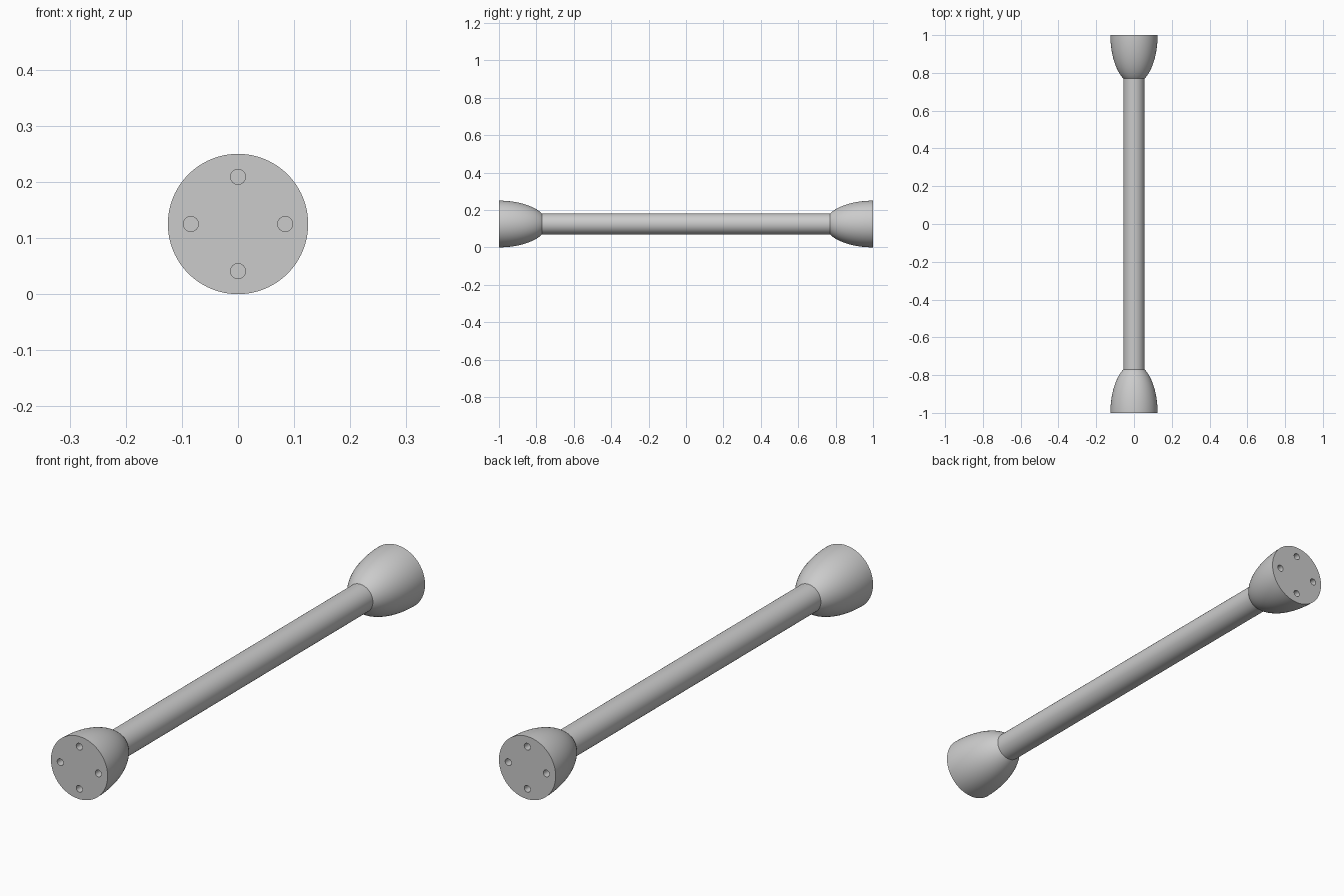
import bpy
import bmesh
from math import sin, cos, pi, radians
from mathutils import Matrix, Vector

cube = bpy.data.objects.get("Cube")
if cube:
    bpy.data.objects.remove(cube, do_unlink=True)

MID_Z = 0.125         # height of the long axis
FLANGE_R = 0.125
BAR_R = 0.056
FLANGE_LEN = 0.23
HOLE_R, HOLE_RING, HOLE_DEPTH = 0.0135, 0.084, 0.1
SEGMENTS = 96

grey = bpy.data.materials.new("satin_grey")
grey.use_nodes = True
colour = (0.6, 0.6, 0.6, 1)
grey.diffuse_color = colour
grey.node_tree.nodes["Principled BSDF"].inputs["Base Color"].default_value = colour


def make_object(name, bm):
    bmesh.ops.recalc_face_normals(bm, faces=bm.faces)
    mesh = bpy.data.meshes.new(name)
    bm.to_mesh(mesh)
    bm.free()
    mesh.materials.append(grey)
    obj = bpy.data.objects.new(name, mesh)
    bpy.context.collection.objects.link(obj)
    return obj


def add_cylinder(bm, radius, length, centre, segments):
    """Capped cylinder lying along y."""
    bmesh.ops.create_cone(
        bm, cap_ends=True, segments=segments, radius1=radius, radius2=radius,
        depth=length,
        matrix=Matrix.Translation(centre) @ Matrix.Rotation(pi / 2, 4, "X"))


def smooth(obj):
    bpy.ops.object.select_all(action="DESELECT")
    obj.select_set(True)
    bpy.context.view_layer.objects.active = obj
    bpy.ops.object.shade_smooth_by_angle(angle=radians(30))


def make_flange(name, side):
    # Quarter-ellipse dome, cut off where it meets the bar
    bm = bmesh.new()
    full_len = FLANGE_LEN / (1 - (BAR_R / FLANGE_R) ** 2) ** 0.5
    steps = 20
    rings = []
    for i in range(steps + 1):
        t = FLANGE_LEN * sin(pi / 2 * i / steps)
        r = FLANGE_R * (1 - (t / full_len) ** 2) ** 0.5
        rings.append([bm.verts.new((r * cos(2 * pi * k / SEGMENTS), side * (1 - t),
                                    MID_Z + r * sin(2 * pi * k / SEGMENTS)))
                      for k in range(SEGMENTS)])
    for a, b in zip(rings, rings[1:]):
        for k in range(SEGMENTS):
            n = (k + 1) % SEGMENTS
            bm.faces.new((a[k], a[n], b[n], b[k]))
    bm.faces.new(rings[0])
    bm.faces.new(rings[-1])
    flange = make_object(name, bm)

    # Four blind screw holes in the mounting face
    bm = bmesh.new()
    for k in range(4):
        a = k * pi / 2
        add_cylinder(bm, HOLE_R, HOLE_DEPTH * 2,
                     Vector((HOLE_RING * cos(a), side, MID_Z + HOLE_RING * sin(a))), 32)
    cutter = make_object(name + "_hole_cutter", bm)
    cutter.hide_render = True
    mod = flange.modifiers.new("screw_holes", "BOOLEAN")
    mod.operation, mod.solver, mod.object = "DIFFERENCE", "EXACT", cutter
    bpy.context.view_layer.objects.active = flange
    bpy.ops.object.modifier_apply(modifier=mod.name)
    bpy.data.objects.remove(cutter, do_unlink=True)
    smooth(flange)


# Bar between the two flanges
bm = bmesh.new()
add_cylinder(bm, BAR_R, 2 * (1 - FLANGE_LEN), Vector((0, 0, MID_Z)), SEGMENTS)
smooth(make_object("bar", bm))

make_flange("front_flange", -1)
make_flange("back_flange", 1)
